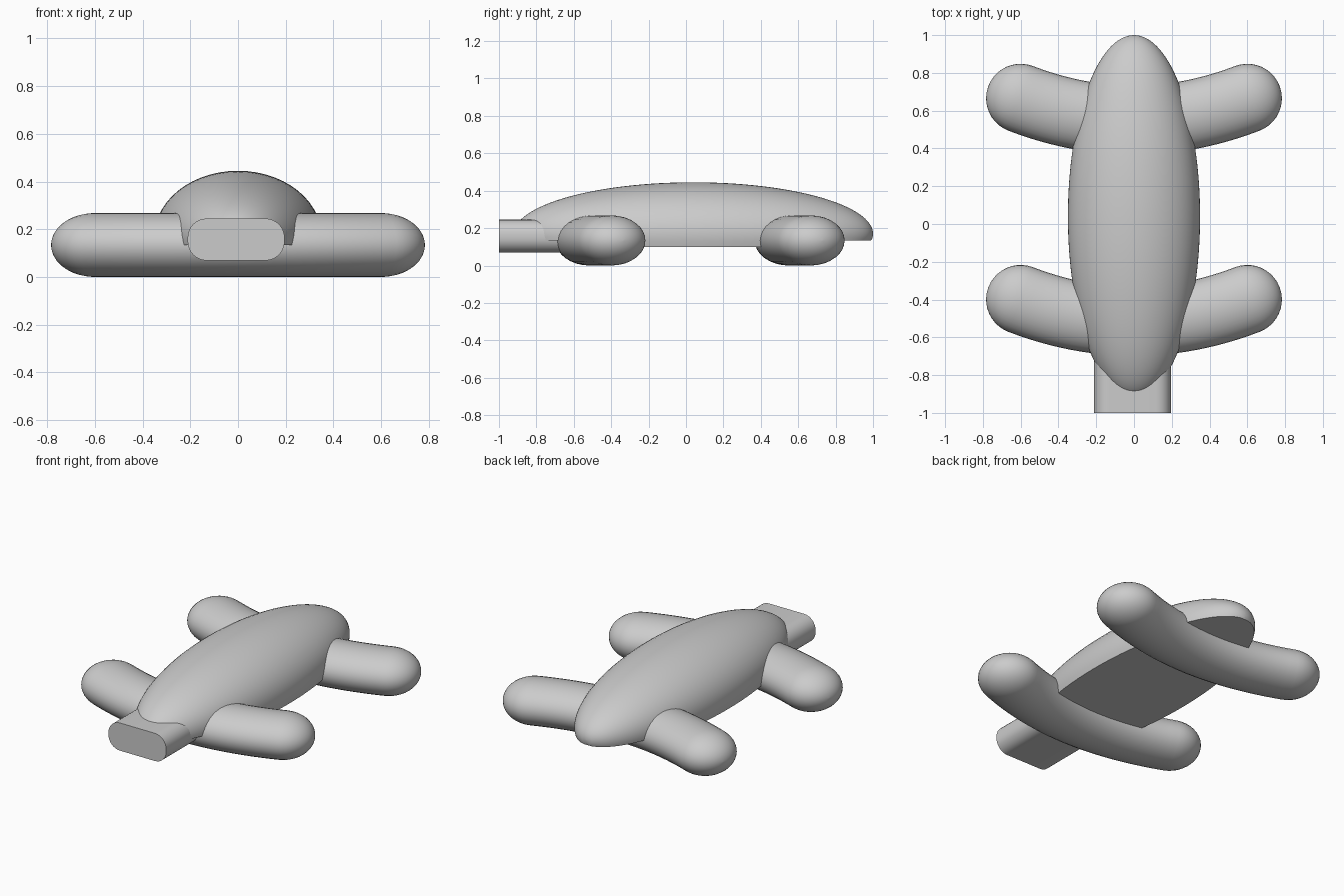
import bpy, bmesh
from math import sin, cos, pi, sqrt, asin
from mathutils import Vector

if "Cube" in bpy.data.objects:
    bpy.data.objects.remove(bpy.data.objects["Cube"])


def loft(name, rings):
    """Skin closed rings of equal point count and cap both ends."""
    bm = bmesh.new()
    loops = [[bm.verts.new(p) for p in ring] for ring in rings]
    n = len(loops[0])
    for a, b in zip(loops, loops[1:]):
        for i in range(n):
            j = (i + 1) % n
            bm.faces.new((a[i], a[j], b[j], b[i]))
    bm.faces.new(loops[0][::-1])
    bm.faces.new(loops[-1])
    bmesh.ops.recalc_face_normals(bm, faces=bm.faces)
    mesh = bpy.data.meshes.new(name)
    bm.to_mesh(mesh)
    bm.free()
    obj = bpy.data.objects.new(name, mesh)
    bpy.context.collection.objects.link(obj)
    bpy.ops.object.select_all(action='DESELECT')
    obj.select_set(True)
    bpy.context.view_layer.objects.active = obj
    bpy.ops.object.shade_smooth_by_angle(angle=0.6)
    return obj


# Domed body: ellipsoid cut off by a flat underside that rises at both ends
def body_ring(t):
    s, y, zc, rz = cos(t), 0.96 * sin(t), 0.17, 0.275
    blend = min(1, max(0, (abs(y) - 0.45) / 0.2))
    floor = 0.10 + 0.035 * blend
    a0 = asin(max(-1, (floor - zc) / (rz * s)))
    n = 32
    angles = [a0 + (pi - 2 * a0) * i / n for i in range(n + 1)]
    return [(0.35 * s * cos(a), y + 0.04, zc + rz * s * sin(a)) for a in angles]


loft("body", [body_ring((-0.5 + i / 64) * pi * 0.998) for i in range(65)])


# Leg pairs: one bowed, round-ended tube running under the body from side to side
def leg_ring(x, y0, end, t):
    tangent = Vector((1, 0.64 * x, 0)).normalized()
    side = Vector((-tangent.y, tangent.x, 0))
    centre = Vector((x, y0 + 0.32 * x * x, 0.134)) + tangent * end * 0.183 * sin(t)
    s = cos(t)
    return [centre + side * 0.183 * s * cos(a) + Vector((0, 0, 0.134 * s * sin(a)))
            for a in (2 * pi * i / 32 for i in range(32))]


def leg_pair(name, y0):
    caps = [i / 10 * pi / 2 * 0.995 for i in range(1, 11)]
    rings = [leg_ring(-0.6, y0, -1, t) for t in reversed(caps)]
    rings += [leg_ring(-0.6 + 1.2 * i / 24, y0, 0, 0) for i in range(25)]
    rings += [leg_ring(0.6, y0, 1, t) for t in caps]
    loft(name, rings)


leg_pair("front_legs", -0.515)
leg_pair("back_legs", 0.55)


# Head: rounded slab with a flat front face
def head_ring(y):
    r, hw, hh = 0.08, 0.203, 0.088
    points = []
    for k, (sx, sz) in enumerate(((1, 1), (-1, 1), (-1, -1), (1, -1))):
        for i in range(9):
            a = (k + i / 8) * pi / 2
            points.append((-0.008 + sx * (hw - r) + r * cos(a), y,
                           0.157 + sz * (hh - r) + r * sin(a)))
    return points


loft("head", [head_ring(-1.0), head_ring(-0.45)])
